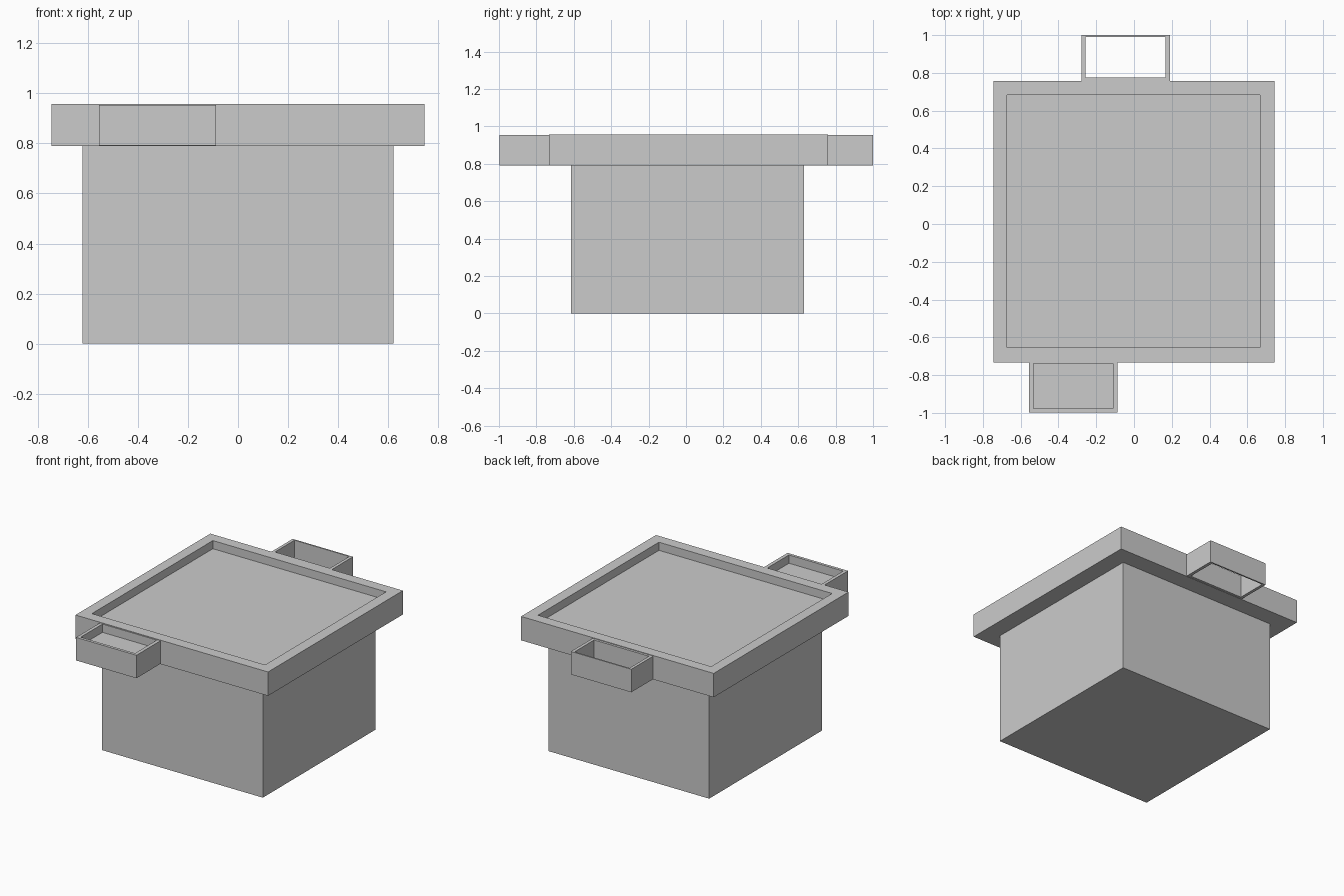
import bpy, bmesh

if "Cube" in bpy.data.objects:
    bpy.data.objects.remove(bpy.data.objects["Cube"])


def finish(name, bm):
    bmesh.ops.recalc_face_normals(bm, faces=bm.faces)
    mesh = bpy.data.meshes.new(name)
    bm.to_mesh(mesh)
    bm.free()
    obj = bpy.data.objects.new(name, mesh)
    bpy.context.collection.objects.link(obj)
    return obj


def loop(bm, x0, x1, y0, y1, z):
    return [bm.verts.new((x, y, z)) for x, y in ((x0, y0), (x1, y0), (x1, y1), (x0, y1))]


def skin(bm, a, b):
    for i in range(4):
        j = (i + 1) % 4
        bm.faces.new((a[i], a[j], b[j], b[i]))


def box(name, rect, z0, z1):
    bm = bmesh.new()
    low, high = loop(bm, *rect, z0), loop(bm, *rect, z1)
    skin(bm, low, high)
    bm.faces.new(low)
    bm.faces.new(high)
    return finish(name, bm)


def frame(name, outer, inner, z0, z1):
    """Rectangular ring, open through the middle."""
    bm = bmesh.new()
    rings = [loop(bm, *outer, z0), loop(bm, *outer, z1), loop(bm, *inner, z1), loop(bm, *inner, z0)]
    for i in range(4):
        skin(bm, rings[i], rings[(i + 1) % 4])
    return finish(name, bm)


def tray(name, outer, inner, z0, z1, floor):
    """Solid block with a recessed top."""
    bm = bmesh.new()
    rings = [loop(bm, *outer, z0), loop(bm, *outer, z1), loop(bm, *inner, z1), loop(bm, *inner, floor)]
    for i in range(3):
        skin(bm, rings[i], rings[i + 1])
    bm.faces.new(rings[0])
    bm.faces.new(rings[3])
    return finish(name, bm)


# Base and table top with raised rim
top = (-0.745, 0.745, -0.732, 0.758)
box("base", (-0.622, 0.622, -0.614, 0.632), 0, 0.79)
box("top_slab", top, 0.79, 0.9)
frame("top_rim", top, (-0.672, 0.668, -0.655, 0.682), 0.9, 0.957)

# Front tray with a floor, back holder open right through
tray("front_tray", (-0.555, -0.087, -0.998, -0.732), (-0.532, -0.112, -0.978, -0.738), 0.792, 0.953, 0.895)
frame("back_holder", (-0.277, 0.19, 0.758, 1.0), (-0.256, 0.168, 0.775, 0.99), 0.792, 0.953)
